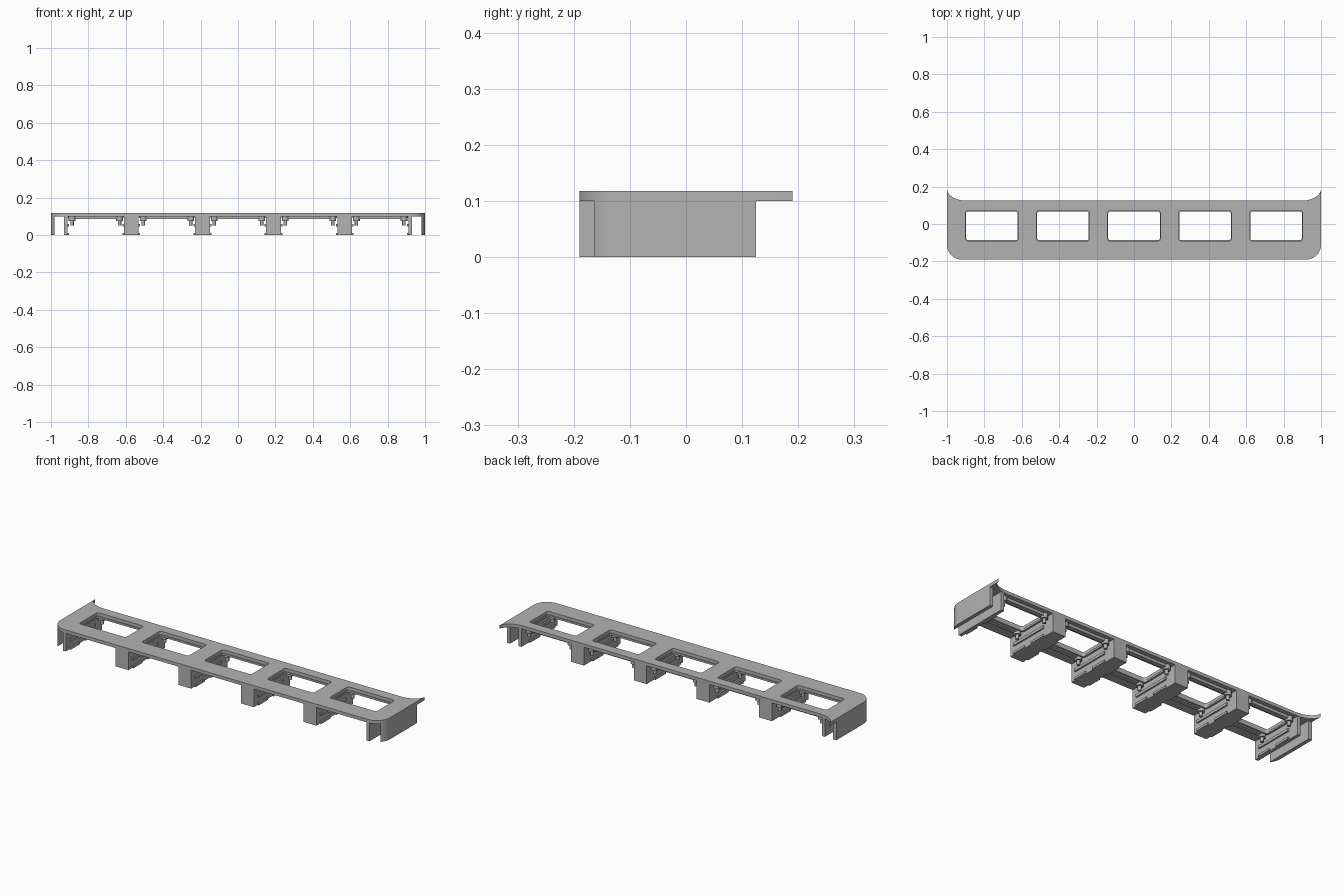
import bpy, bmesh, math
from mathutils import Matrix

cube = bpy.data.objects.get("Cube")
if cube:
    bpy.data.objects.remove(cube, do_unlink=True)

grey = bpy.data.materials.new("plain_grey")
grey.use_nodes = True
COLOUR = (0.45, 0.45, 0.45, 1)
grey.diffuse_color = COLOUR
grey.node_tree.nodes["Principled BSDF"].inputs["Base Color"].default_value = COLOUR

PITCH = 0.38
FRONT, BACK, TIP = -0.19, 0.125, 0.19
UNDER, TOP = 0.1, 0.118
WINDOW_Y = -0.01


def add_mesh(name, mesh):
    obj = bpy.data.objects.new(name, mesh)
    bpy.context.collection.objects.link(obj)
    mesh.materials.clear()
    mesh.materials.append(grey)
    return obj


def slab(name, loops, z0, z1):
    """Extrude closed outlines upright; inner outlines become holes."""
    curve = bpy.data.curves.new(name, 'CURVE')
    curve.dimensions = '2D'
    curve.fill_mode = 'BOTH'
    curve.extrude = (z1 - z0) / 2
    for pts in loops:
        spline = curve.splines.new('POLY')
        spline.points.add(len(pts) - 1)
        for p, (x, y) in zip(spline.points, pts):
            p.co = (x, y, 0, 1)
        spline.use_cyclic_u = True
    temp = bpy.data.objects.new(name + "_curve", curve)
    bpy.context.collection.objects.link(temp)
    bpy.context.view_layer.update()
    graph = bpy.context.evaluated_depsgraph_get()
    mesh = bpy.data.meshes.new_from_object(temp.evaluated_get(graph))
    bpy.data.objects.remove(temp, do_unlink=True)
    mesh.transform(Matrix.Translation((0, 0, (z0 + z1) / 2)))
    bm = bmesh.new()
    bm.from_mesh(mesh)
    bmesh.ops.remove_doubles(bm, verts=bm.verts, dist=1e-5)
    bmesh.ops.recalc_face_normals(bm, faces=bm.faces)
    bm.to_mesh(mesh)
    bm.free()
    return add_mesh(name, mesh)


def boxes(name, spans):
    """One object made of boxes given as (x0, x1, y0, y1, z0, z1)."""
    bm = bmesh.new()
    for x0, x1, y0, y1, z0, z1 in spans:
        place = Matrix.Translation(((x0 + x1) / 2, (y0 + y1) / 2, (z0 + z1) / 2))
        size = Matrix.Diagonal((abs(x1 - x0), y1 - y0, z1 - z0, 1))
        bmesh.ops.create_cube(bm, size=1, matrix=place @ size)
    mesh = bpy.data.meshes.new(name)
    bm.to_mesh(mesh)
    bm.free()
    return add_mesh(name, mesh)


def arc(cx, cy, rx, ry, a0, a1, n=12):
    angles = [math.radians(a0 + (a1 - a0) * i / n) for i in range(n + 1)]
    return [(cx + rx * math.cos(a), cy + ry * math.sin(a)) for a in angles]


def round_rect(cx, cy, hx, hy, r):
    pts = []
    for sx, sy, a in ((1, 1, 0), (-1, 1, 90), (-1, -1, 180), (1, -1, 270)):
        pts += arc(cx + sx * (hx - r), cy + sy * (hy - r), r, r, a, a + 90, 4)
    return pts


def mirrored(pts):
    return [(-x, y) for x, y in reversed(pts)]


# Top plate: rounded front corners, flared tips at the back, five windows
centres = [PITCH * i for i in range(-2, 3)]
right_half = arc(0.92, -0.11, 0.08, 0.08, -90, 0) + arc(0.9, TIP, 0.1, 0.065, 0, -90)
outline = right_half + mirrored(right_half)
windows = [round_rect(c, WINDOW_Y, 0.142, 0.08, 0.012) for c in centres]
plate = slab("top_plate", [outline] + windows, UNDER, TOP)

# Curved end walls under the plate
corner = [(0.98, -0.163)] + arc(0.92, -0.11, 0.08, 0.08, -41, 0, 8)
wall = corner + [(1.0, BACK), (0.98, BACK)]
slab("left_end_wall", [wall], 0, UNDER)
slab("right_end_wall", [mirrored(wall)], 0, UNDER)


# Guide rails along one side of a divider, with a gap in the lower lip
def rails(face, side):
    edge = face + side * 0.008
    return [(face, edge, -0.16, 0.06, 0.045, 0.06),
            (face, edge, -0.16, -0.08, 0, 0.012),
            (face, edge, -0.03, 0.06, 0, 0.012)]


# Dividers between the windows
for i in range(4):
    x = PITCH * (i - 1.5)
    parts = [(x - 0.039, x + 0.039, FRONT, BACK, 0, UNDER)]
    for side in (-1, 1):
        parts += rails(x + side * 0.039, side)
    boxes(f"divider_{i + 1}", parts)

# Thin posts next to the end walls
for label, side in (("left", 1), ("right", -1)):
    post = (side * 0.912, side * 0.93, FRONT, BACK, 0, UNDER)
    boxes(label + "_end_post", [post] + rails(side * 0.912, -side))

# Ledge, rails and four stepped pegs under each window
for i, c in enumerate(centres):
    slab(f"window_ledge_{i + 1}",
         [round_rect(c, WINDOW_Y, 0.148, 0.086, 0.015),
          round_rect(c, WINDOW_Y, 0.138, 0.076, 0.01)], 0.09, UNDER)
    boxes(f"window_rails_{i + 1}",
          [(c - 0.112, c + 0.112, y - 0.012, y + 0.012, 0.085, UNDER)
           for y in (WINDOW_Y - 0.1, WINDOW_Y + 0.1)])
    bm = bmesh.new()
    for sx in (-1, 1):
        for sy in (-1, 1):
            for radius, z0, z1 in ((0.018, 0.075, UNDER), (0.009, 0.052, 0.075)):
                place = Matrix.Translation((c + sx * 0.127, WINDOW_Y + sy * 0.1, (z0 + z1) / 2))
                bmesh.ops.create_cone(bm, cap_ends=True, segments=20, radius1=radius,
                                      radius2=radius, depth=z1 - z0, matrix=place)
    mesh = bpy.data.meshes.new("pegs")
    bm.to_mesh(mesh)
    bm.free()
    add_mesh(f"window_pegs_{i + 1}", mesh)

# Smooth the rounded parts, keeping corners crisp
bpy.ops.object.select_all(action='DESELECT')
for obj in bpy.context.collection.objects:
    if obj.type == 'MESH':
        obj.select_set(True)
bpy.context.view_layer.objects.active = plate
bpy.ops.object.shade_smooth_by_angle(angle=math.radians(30))
